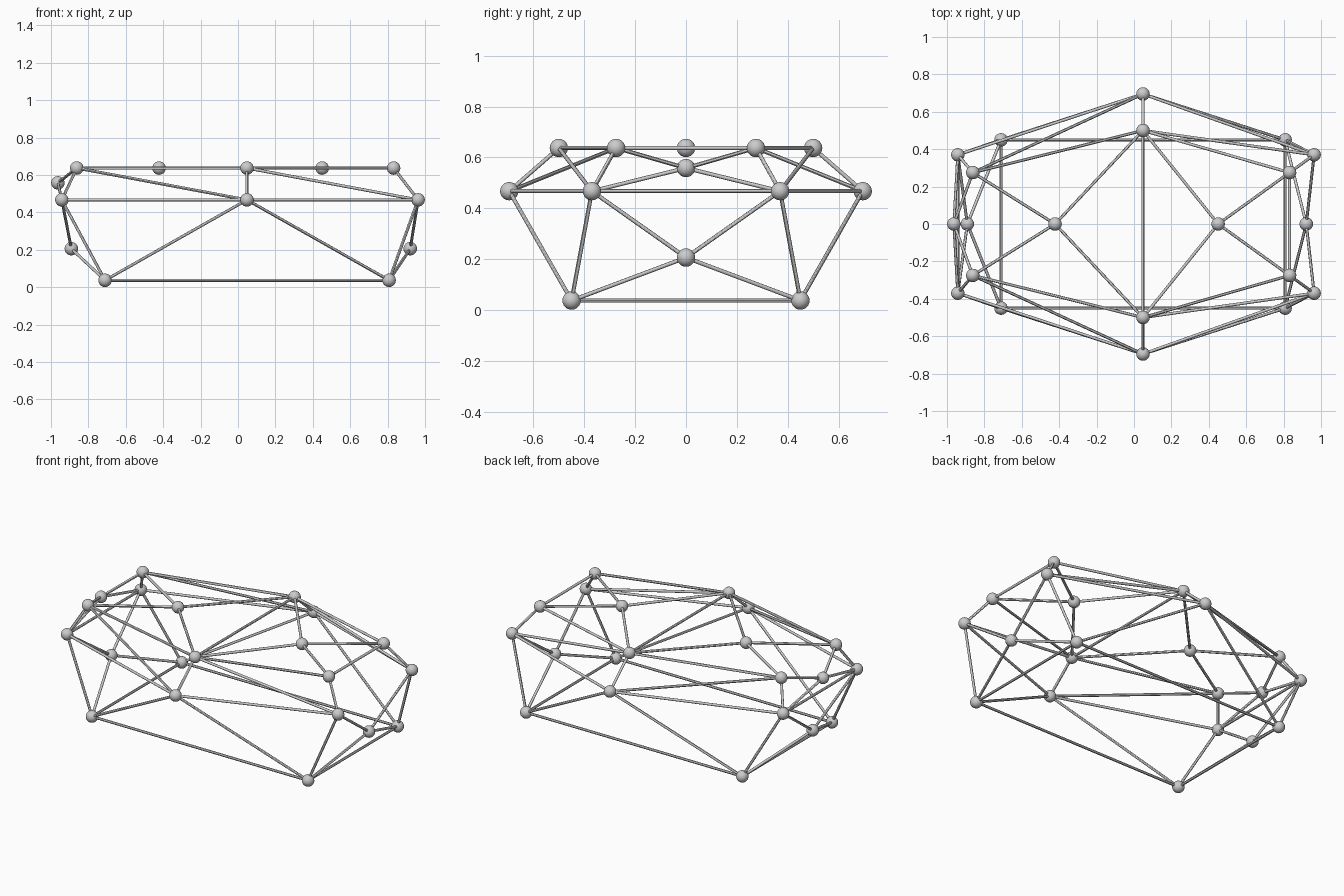
import bpy
from mathutils import Vector

cube = bpy.data.objects.get("Cube")
if cube:
    bpy.data.objects.remove(cube, do_unlink=True)

JOINT_RADIUS = 0.036
STRUT_RADIUS = 0.008


def make_material(name, color):
    mat = bpy.data.materials.new(name)
    mat.use_nodes = True
    mat.diffuse_color = color
    mat.node_tree.nodes["Principled BSDF"].inputs["Base Color"].default_value = color
    return mat


grey = make_material("light grey", (0.6, 0.6, 0.6, 1))

# Joints on the front half (mirrored to the back) and on the centre line
paired = {
    "top_right": (-0.862, -0.275, 0.637),
    "top_middle": (0.048, -0.5, 0.637),
    "top_left": (0.832, -0.275, 0.637),
    "rim_right": (-0.942, -0.37, 0.467),
    "rim_middle": (0.048, -0.695, 0.467),
    "rim_left": (0.963, -0.37, 0.467),
    "base_right": (-0.711, -0.45, 0.037),
    "base_left": (0.808, -0.45, 0.037),
}
central = {
    "roof_right": (-0.422, 0, 0.637),
    "roof_left": (0.45, 0, 0.637),
    "end_right": (-0.963, 0, 0.558),
    "side_right": (-0.891, 0, 0.206),
    "side_left": (0.921, 0, 0.206),
}

# Struts that exist on both the front and the back half
mirrored_struts = [
    ("top_right", "top_middle"), ("top_middle", "top_left"),
    ("top_right", "roof_right"), ("top_middle", "roof_right"),
    ("top_middle", "roof_left"), ("top_left", "roof_left"),
    ("top_right", "rim_right"), ("top_right", "rim_middle"),
    ("top_middle", "rim_middle"), ("top_middle", "rim_left"),
    ("top_left", "rim_left"), ("rim_right", "rim_middle"),
    ("rim_middle", "rim_left"), ("end_right", "top_right"),
    ("end_right", "rim_right"), ("rim_right", "base_right"),
    ("rim_middle", "base_right"), ("rim_middle", "base_left"),
    ("rim_left", "base_left"), ("base_right", "base_left"),
    ("side_right", "rim_right"), ("side_right", "base_right"),
    ("side_left", "rim_left"), ("side_left", "base_left"),
]
# Struts joining a front joint to its mirrored twin
cross_struts = ["top_middle", "top_left", "rim_right", "base_right", "base_left"]


def finish(name):
    obj = bpy.context.object
    obj.name = name
    obj.data.materials.append(grey)
    bpy.ops.object.shade_smooth_by_angle()


def add_joint(name, position):
    bpy.ops.mesh.primitive_uv_sphere_add(
        segments=24, ring_count=12, radius=JOINT_RADIUS, location=position)
    finish(name + "_joint")


def add_strut(name, a, b):
    span = b - a
    bpy.ops.mesh.primitive_cylinder_add(
        vertices=12, radius=STRUT_RADIUS, depth=span.length,
        location=(a + b) / 2, rotation=span.to_track_quat("Z", "Y").to_euler())
    finish(name + "_strut")


def locate(name, side):
    if name in central:
        return Vector(central[name])
    x, y, z = paired[name]
    return Vector((x, y * side, z))


# Ball joints and mirrored struts
for name in central:
    add_joint(name, locate(name, 1))
for prefix, side in (("front_", 1), ("back_", -1)):
    for name in paired:
        add_joint(prefix + name, locate(name, side))
    for a, b in mirrored_struts:
        add_strut(prefix + a + "_to_" + b, locate(a, side), locate(b, side))

# Cross struts
for name in cross_struts:
    add_strut(name + "_cross", locate(name, 1), locate(name, -1))
